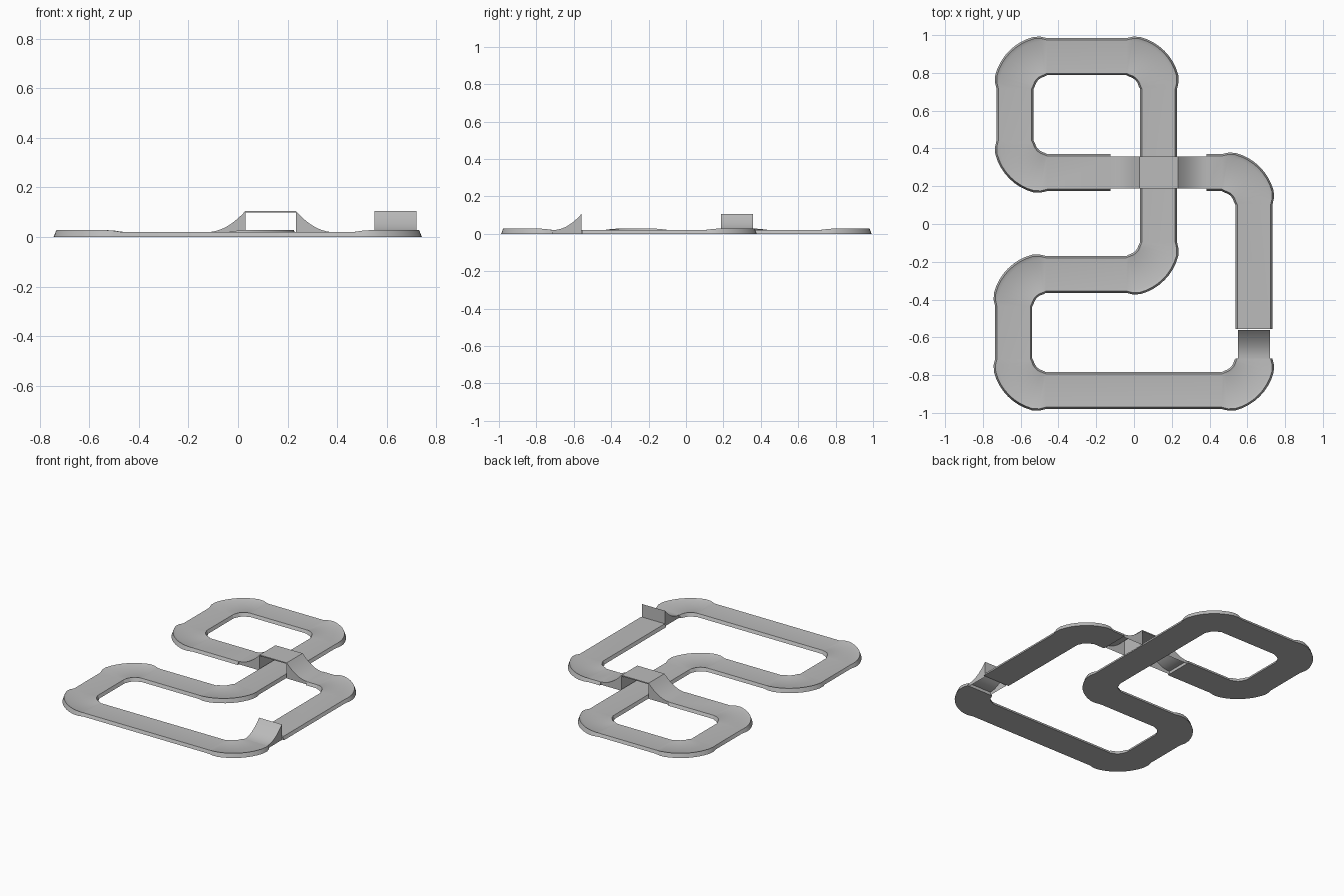
import bpy, math
from mathutils import Vector

if "Cube" in bpy.data.objects:
    bpy.data.objects.remove(bpy.data.objects["Cube"])

grey = bpy.data.materials.new("track grey")
grey.diffuse_color = (0.5, 0.5, 0.5, 1)
grey.use_nodes = True
grey.node_tree.nodes["Principled BSDF"].inputs["Base Color"].default_value = grey.diffuse_color

ROAD, HALF, TOP, RAMP_TOP, R = 0.085, 0.098, 0.02, 0.105, 0.17


def make(name, verts, faces):
    me = bpy.data.meshes.new(name)
    me.from_pydata([tuple(v) for v in verts], [], faces)
    me.materials.append(grey)
    ob = bpy.data.objects.new(name, me)
    bpy.context.collection.objects.link(ob)
    bpy.context.view_layer.objects.active = ob
    ob.select_set(True)
    bpy.ops.object.shade_smooth_by_angle(angle=math.radians(25))
    ob.select_set(False)
    return ob


def stations(path, n=12):
    """Points along a path with rounded corners: (point, direction, left kerb, right kerb)."""
    P = [Vector(p) for p in path]
    out = [(P[0], (P[1] - P[0]).normalized(), 0, 0)]
    for a, b, c in zip(P, P[1:], P[2:]):
        d0, d1 = (b - a).normalized(), (c - b).normalized()
        centre = b - d0 * R + d1 * R
        for i in range(n + 1):
            t = math.pi / 2 * i / n
            p = centre - d1 * R * math.cos(t) + d0 * R * math.sin(t)
            d = d0 * math.cos(t) + d1 * math.sin(t)
            k = min(1, i / 1.5, (n - i) / 1.5)
            left_turn = d0.x * d1.y - d0.y * d1.x > 0
            out.append((p, d, 0.4 * k if left_turn else k, k if left_turn else 0.4 * k))
    out.append((P[-1], (P[-1] - P[-2]).normalized(), 0, 0))
    # drop a doubled end where a corner finishes at the end of the path
    if (out[-1][0] - out[-2][0]).length < 1e-4:
        out.pop()
    return out


def road(name, path):
    """Bevelled road strip whose kerbs swell on the corners."""
    verts, faces = [], []
    st = stations(path)
    for p, d, kl, kr in st:
        side = Vector((-d.y, d.x))

        def edge(s, k):
            w = HALF + 0.016 * k
            return [(s * w, 0), (s * (w - 0.010), TOP + 0.008 * k), (s * ROAD, TOP)]
        for o, z in edge(1, kl) + edge(-1, kr)[::-1]:
            q = p + side * o
            verts.append((q.x, q.y, z))
    for i in range(len(st) - 1):
        for j in range(6):
            a, b = i * 6 + j, i * 6 + (j + 1) % 6
            faces.append((a, a + 6, b + 6, b))
    last = (len(st) - 1) * 6
    faces += [tuple(range(6)), tuple(range(last + 5, last - 1, -1))]
    return make(name, verts, [f[::-1] for f in faces])


def ramp(name, start, direction, length, n=10):
    """Concave ramp: curved top, side walls and a tall end wall, open below."""
    s, d = Vector(start), Vector(direction)
    side = Vector((-d.y, d.x)) * ROAD
    verts, faces = [], []
    for i in range(n + 1):
        t = i / n
        z = TOP + (RAMP_TOP - TOP) * t * t
        l, r = s + d * length * t + side, s + d * length * t - side
        verts += [(l.x, l.y, 0), (l.x, l.y, z), (r.x, r.y, z), (r.x, r.y, 0)]
    for i in range(n):
        for j in range(3):
            a = i * 4 + j
            faces.append((a, a + 1, a + 5, a + 4))
    e = n * 4
    faces.append((e, e + 1, e + 2, e + 3))
    # outward winding
    return make(name, verts, [f[::-1] for f in faces[:-1]] + [faces[-1][::-1]])


# long circuit: bridge foot, upper loop, under the bridge, lower loop, jump foot
road("main_road", [(-0.125, 0.272), (-0.63, 0.272), (-0.63, 0.886), (0.13, 0.886),
                   (0.13, -0.267), (-0.637, -0.267), (-0.637, -0.882),
                   (0.635, -0.882), (0.635, -0.712)])
# short road from the bridge to the landing
road("landing_road", [(0.385, 0.272), (0.635, 0.272), (0.635, -0.555)])

# bridge and jump ramps
ramp("bridge_ramp_left", (-0.125, 0.272), (1, 0), 0.155)
ramp("bridge_ramp_right", (0.385, 0.272), (-1, 0), 0.152)
ramp("jump_ramp", (0.635, -0.712), (0, 1), 0.152)

# bridge deck
x0, x1, y0, y1, z0, z1 = 0.03, 0.233, 0.272 - ROAD, 0.272 + ROAD, 0.098, RAMP_TOP
make("bridge_deck",
     [(x, y, z) for z in (z0, z1) for x, y in ((x0, y0), (x1, y0), (x1, y1), (x0, y1))],
     [(3, 2, 1, 0), (4, 5, 6, 7), (0, 1, 5, 4), (1, 2, 6, 5), (2, 3, 7, 6), (3, 0, 4, 7)])
